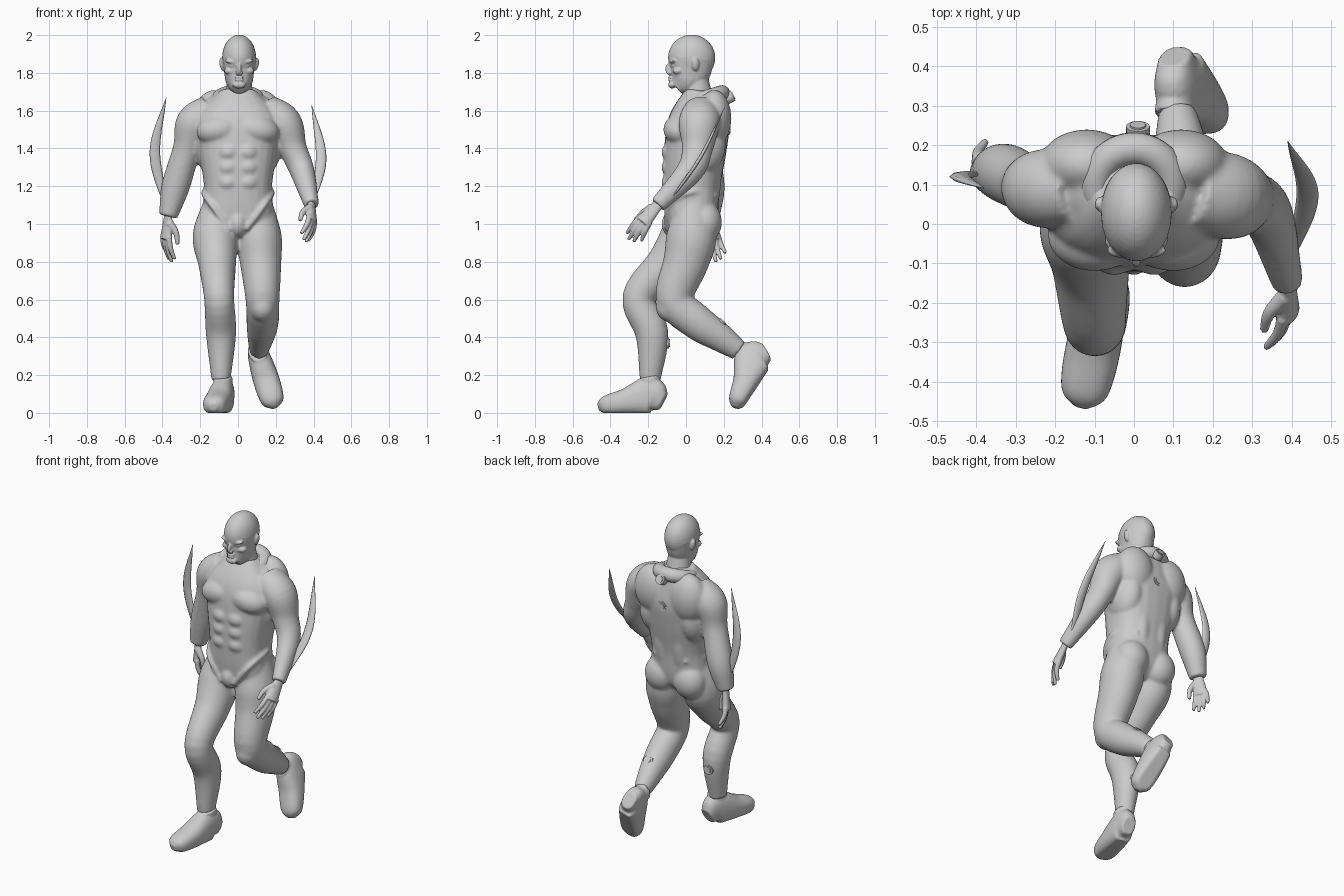
import bpy, bmesh, math
from mathutils import Vector, Matrix, Euler

if "Cube" in bpy.data.objects:
    bpy.data.objects.remove(bpy.data.objects["Cube"], do_unlink=True)

tone = (0.6, 0.6, 0.6, 1)
grey = bpy.data.materials.new("plain_grey")
grey.use_nodes = True
grey.diffuse_color = tone
grey.node_tree.nodes["Principled BSDF"].inputs["Base Color"].default_value = tone

LEFT, RIGHT = 1, -1
ACROSS = Vector((1, 0, 0))


def spline(rows, steps=6):
    """Smooth curve through rows of numbers."""
    rows = [Vector(row) for row in rows]
    first, last = rows[0] * 2 - rows[1], rows[-1] * 2 - rows[-2]
    points = [first] + rows + [last]
    result = []
    for before, start, end, after in zip(points, points[1:], points[2:], points[3:]):
        leave, arrive = (end - before) / 2, (after - start) / 2
        for step in range(steps):
            t = step / steps
            ease = t * t * (3 - 2 * t)
            result.append(start + (end - start) * ease
                          + leave * t * (1 - t) ** 2 - arrive * t * t * (1 - t))
    return result + [rows[-1]]


def tube(mesh, rows, side=ACROSS, power=2, sides=24):
    """Closed loft; a row is x, y, z, half width along side, half depth."""
    sections = spline(rows)
    centres = [Vector(section[:3]) for section in sections]
    rings = []
    for index, section in enumerate(sections):
        ahead = centres[min(index + 1, len(centres) - 1)]
        tangent = (ahead - centres[max(index - 1, 0)]).normalized()
        wide = (side - tangent * side.dot(tangent)).normalized()
        deep = tangent.cross(wide)
        ring = []
        for corner in range(sides):
            angle = math.tau * corner / sides
            c, s = math.cos(angle), math.sin(angle)
            across = math.copysign(abs(c) ** (2 / power), c) * section[3]
            along = math.copysign(abs(s) ** (2 / power), s) * section[4]
            ring.append(mesh.verts.new(centres[index] + wide * across + deep * along))
        rings.append(ring)
    for lower, upper in zip(rings, rings[1:]):
        for k in range(sides):
            n = (k + 1) % sides
            mesh.faces.new((lower[k], lower[n], upper[n], upper[k]))
    mesh.faces.new(rings[0])
    mesh.faces.new(rings[-1])


def limb(mesh, rows, depth=1.1, **options):
    """Round loft; a row is x, y, z, radius."""
    tube(mesh, [(x, y, z, radius, radius * depth) for x, y, z, radius in rows], **options)


def column(mesh, rows, **options):
    """Loft on the centre line; a row is y, z, half width, half depth."""
    tube(mesh, [(0, *row) for row in rows], **options)


def blob(mesh, centre, size, lean=0):
    matrix = Matrix.LocRotScale(Vector(centre), Euler((0, lean, 0)), Vector(size))
    bmesh.ops.create_uvsphere(mesh, u_segments=32, v_segments=20, radius=1, matrix=matrix)


def pair(mesh, centre, size, lean=0):
    x, y, z = centre
    for hand_side in (LEFT, RIGHT):
        blob(mesh, (x * hand_side, y, z), size, lean * hand_side)


def finish(name, mesh, voxel=0, relax=2):
    """Make the object; a voxel size fuses its pieces into one skin."""
    bmesh.ops.recalc_face_normals(mesh, faces=mesh.faces)
    for face in mesh.faces:
        face.smooth = True
    data = bpy.data.meshes.new(name)
    mesh.to_mesh(data)
    mesh.free()
    data.materials.append(grey)
    part = bpy.data.objects.new(name, data)
    bpy.context.collection.objects.link(part)
    if voxel:
        fuse = part.modifiers.new("fuse", "REMESH")
        fuse.mode, fuse.voxel_size, fuse.use_smooth_shade = "VOXEL", voxel, True
        soften = part.modifiers.new("soften", "SMOOTH")
        soften.factor, soften.iterations = 0.5, relax
    return part


# Suited body: torso with chest, belly, back, seat and shoulder muscles
body = bmesh.new()
column(body, [(.03, .92, .05, .06), (.03, 1, .18, .13), (.03, 1.2, .18, .15),
              (.05, 1.4, .21, .165), (.07, 1.55, .22, .16), (.1, 1.7, .1, .1)], power=2.5)
pair(body, (.1, -.03, 1.5), (.12, .09, .08), lean=.2)
for height in (1.22, 1.3, 1.38):
    pair(body, (.05, -.08, height), (.06, .05, .05))
pair(body, (.12, .15, 1.56), (.12, .09, .15))
pair(body, (.06, .13, 1.3), (.06, .06, .25))
pair(body, (.14, .08, 1.42), (.09, .13, .16))
pair(body, (.1, .1, 1.01), (.1, .09, .11))
pair(body, (.1, .1, 1.63), (.14, .1, .06), lean=.5)
blob(body, (0, -.07, 1), (.05, .06, .07))

# Suited body: raised edge of the briefs
for hand_side in (LEFT, RIGHT):
    limb(body, [(.04 * hand_side, -.1, .97, .015), (.14 * hand_side, -.09, 1.1, .015),
                (.18 * hand_side, .03, 1.17, .015), (.1 * hand_side, .16, 1.15, .015)])

# Suited body: right leg in front, left leg trailing with a bent knee
limb(body, [(-.1, .04, 1.12, .08), (-.12, 0, .94, .12), (-.11, -.1, .79, .1), (-.1, -.25, .61, .08),
            (-.09, -.18, .42, .08), (-.09, -.19, .17, .05)])
limb(body, [(.1, .04, 1.12, .08), (.11, .03, .94, .12), (.12, 0, .8, .11), (.13, -.06, .6, .09),
            (.13, .06, .48, .085), (.12, .18, .4, .07), (.11, .28, .33, .05)])
blob(body, (.13, -.08, .56), (.07, .08, .08))

# Suited body: left arm swung forward, right arm hanging back
left_wrist, right_wrist = Vector((.39, -.15, 1.1)), Vector((-.37, .13, 1.04))
limb(body, [(.14, .09, 1.6, .09), (.24, .07, 1.53, .1), (.29, .06, 1.4, .075),
            (.34, .02, 1.28, .065), (*left_wrist, .04)])
limb(body, [(-.14, .09, 1.6, .09), (-.23, .09, 1.53, .1), (-.27, .1, 1.4, .075),
            (-.33, .13, 1.2, .075), (*right_wrist, .05)], depth=1)
finish("suited_body", body, voxel=.008, relax=12)

# Hood collar, higher at the back
bpy.ops.mesh.primitive_torus_add(major_radius=.095, minor_radius=.042, major_segments=40,
                                 minor_segments=16, location=(0, .1, 1.665), rotation=(.3, 0, 0))
collar = bpy.context.object
collar.name = "hood_collar"
collar.data.materials.append(grey)
bpy.ops.object.shade_smooth()

# Head: skull, jaw, neck and features
head = bmesh.new()
blob(head, (0, .03, 1.88), (.09, .125, .122))
column(head, [(-.05, 1.72, .04, .04), (-.01, 1.76, .07, .09), (.02, 1.81, .08, .11),
              (.03, 1.88, .09, .12)], power=2.2)
column(head, [(.07, 1.64, .08, .08), (.05, 1.8, .06, .06)])
pair(head, (.036, -.066, 1.858), (.04, .02, .012), lean=-.2)
pair(head, (.034, -.066, 1.838), (.02, .01, .01))
pair(head, (.05, -.04, 1.81), (.03, .03, .02))
pair(head, (.09, .05, 1.845), (.014, .02, .035), lean=.2)
pair(head, (.01, -.09, 1.8), (.01, .01, .01))
blob(head, (0, -.09, 1.82), (.012, .02, .03))
for height in (1.777, 1.763):
    blob(head, (0, -.083, height), (.025, .012, .007))
blob(head, (0, -.074, 1.737), (.035, .02, .02))
bmesh.ops.translate(head, verts=head.verts, vec=ACROSS * .006)
finish("head", head, voxel=.005, relax=3)


def hand(name, wrist, aim, thumb_side):
    """Palm, four curled fingers and a thumb."""
    mesh = bmesh.new()
    aim = Vector(aim).normalized()
    spread = Vector(thumb_side)
    spread = (spread - aim * spread.dot(aim)).normalized()
    curl = aim.cross(spread)
    if curl.x * wrist.x > 0:
        curl.negate()

    def place(reach, offset, bend, radius):
        return (*(wrist + aim * reach + spread * offset + curl * bend), radius)

    limb(mesh, [place(-.04, 0, 0, .03), place(.02, 0, 0, .032), place(.12, 0, 0, .045)],
         depth=.6, side=spread)
    for finger, length in enumerate((.12, .14, .13, .1)):
        offset = .033 - .022 * finger
        limb(mesh, [place(.1, offset, 0, .014), place(.1 + length / 2, offset * 1.2, .01, .013),
                    place(.1 + length, offset * 1.4, .04, .009)], side=spread, sides=12)
    limb(mesh, [place(.03, .02, 0, .02), place(.08, .05, .03, .015), place(.14, .06, .04, .01)],
         side=spread, sides=12)
    finish(name, mesh, voxel=.005)


hand("left_hand", left_wrist, aim=(0, -.6, -.7), thumb_side=(-.4, -.7, .6))
hand("right_hand", right_wrist, aim=(-.1, .1, -1), thumb_side=(.5, -.9, 0))


def boot(name, place, turn):
    """Flat-soled boot that points along -y before it is turned."""
    mesh = bmesh.new()
    column(mesh, [(.03, .06, .04, .05), (-.04, .09, .06, .1), (-.17, .06, .07, .07),
                  (-.28, .04, .06, .05), (-.32, .03, .02, .02)], power=2.4)
    column(mesh, [(-.03, .09, .05, .05), (-.05, .19, .05, .06)])
    for vert in mesh.verts:
        vert.co.z = max(vert.co.z, 0)
    mesh.transform(Matrix.LocRotScale(Vector(place), Euler(turn), None))
    finish(name, mesh, voxel=.007)


boot("right_boot", place=(-.07, -.15, 0), turn=(0, 0, -.2))
boot("left_boot", place=(.12, .46, .27), turn=(1, -.3, 0))


def blade(name, tip, belly, root):
    """Thin crescent that swells between its tip and its root."""
    mesh = bmesh.new()
    path = spline([tip, belly, root])
    rows = []
    for index, point in enumerate(path):
        swell = math.sin(math.pi * (index + .1) / (len(path) + .6))
        rows.append((*point, .028 * swell, .01 * swell))
    tube(mesh, rows, sides=8)
    finish(name, mesh)


blade("left_blade", tip=(.39, .21, 1.63), belly=(.44, .08, 1.36), root=(.4, -.08, 1.13))
blade("right_blade", tip=(-.38, .09, 1.67), belly=(-.44, .12, 1.38), root=(-.38, .13, 1.09))

# Round studs on the back and calves
for name, place, aim in (("upper_back_stud", (.01, .23, 1.67), (0, 2, 1)),
                         ("lower_back_stud", (.01, .21, 1.5), (0, 1, 0)),
                         ("right_calf_stud", (-.09, -.11, .37), (0, 1, 0)),
                         ("left_calf_stud", (.13, .18, .47), (0, 1, 1))):
    mesh = bmesh.new()
    matrix = Matrix.LocRotScale(Vector(place), Vector(aim).to_track_quat("Z", "Y"), None)
    for radius, height in ((.03, .04), (.02, .05)):
        bmesh.ops.create_cone(mesh, cap_ends=True, segments=20, radius1=radius, radius2=radius,
                              depth=height, matrix=matrix)
    finish(name, mesh).data.shade_flat()
